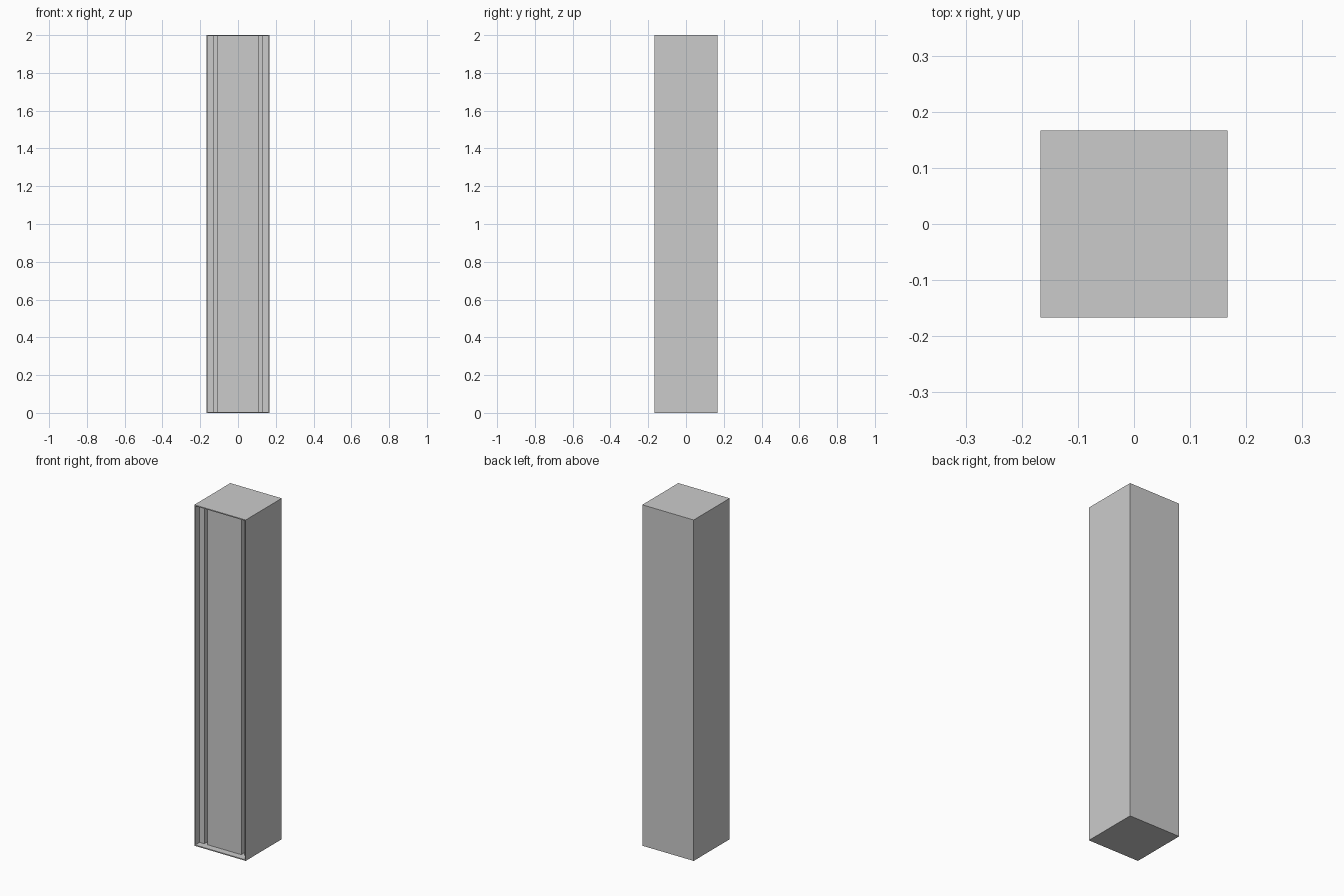
import bpy

if "Cube" in bpy.data.objects:
    bpy.data.objects.remove(bpy.data.objects["Cube"])

W = 1 / 6      # half width and half depth
H = 2.0        # height
T = 0.006      # casing thickness
D = 0.04       # front recess depth
G = 0.03       # groove depth


def prism(name, pts, z0, z1):
    """Extrude an xy outline from z0 to z1."""
    n = len(pts)
    verts = [(x, y, z) for z in (z0, z1) for x, y in pts]
    faces = [tuple(reversed(range(n))), tuple(range(n, 2 * n))]
    faces += [(i, (i + 1) % n, n + (i + 1) % n, n + i) for i in range(n)]
    mesh = bpy.data.meshes.new(name)
    mesh.from_pydata(verts, [], faces)
    ob = bpy.data.objects.new(name, mesh)
    bpy.context.collection.objects.link(ob)
    return ob


# Casing: side walls and recessed front with two vertical grooves
f = -W + D
half = [(W, -W), (W, W)]
front = [(W - T, -W), (W - T, f), (0.13, f), (0.13, f + G), (0.11, f + G), (0.11, f)]
outline = half + [(-x, y) for x, y in reversed(half)]
outline += [(-x, y) for x, y in front] + list(reversed(front))
prism("cabinet_body", outline, T, H - T)

# Thin plates closing the top and bottom
square = [(-W, -W), (W, -W), (W, W), (-W, W)]
prism("bottom_plate", square, 0, T)
prism("top_plate", square, H - T, H)
